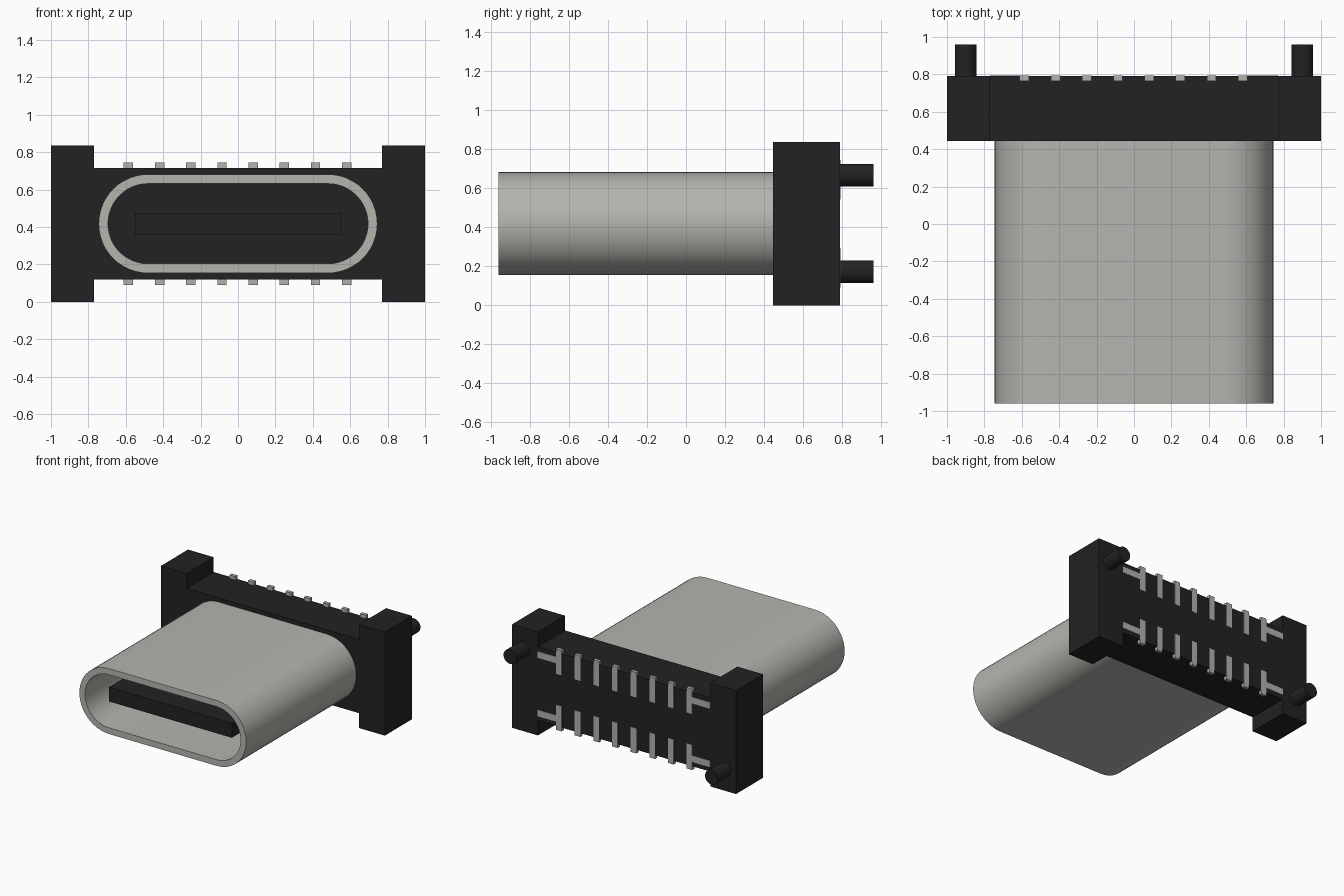
import bpy, bmesh, math

cube = bpy.data.objects.get("Cube")
if cube:
    bpy.data.objects.remove(cube, do_unlink=True)


def material(name, rgb):
    mat = bpy.data.materials.new(name)
    mat.use_nodes = True
    mat.diffuse_color = (*rgb, 1)
    mat.node_tree.nodes["Principled BSDF"].inputs["Base Color"].default_value = (*rgb, 1)
    return mat


BLACK = material("black plastic", (0.016, 0.016, 0.016))
METAL = material("shell metal", (0.46, 0.46, 0.43))
CONTACT = material("contact metal", (0.44, 0.44, 0.42))

MID_Z = 0.418          # height of the mating axis
FACE, BACK = 0.445, 0.79   # front and back of the housing


def finish(name, bm, mat, smooth=False):
    bmesh.ops.recalc_face_normals(bm, faces=bm.faces)
    mesh = bpy.data.meshes.new(name)
    bm.to_mesh(mesh)
    bm.free()
    mesh.materials.append(mat)
    obj = bpy.data.objects.new(name, mesh)
    bpy.context.collection.objects.link(obj)
    if smooth:
        bpy.ops.object.select_all(action="DESELECT")
        obj.select_set(True)
        bpy.context.view_layer.objects.active = obj
        bpy.ops.object.shade_smooth_by_angle(angle=math.radians(35))
    return obj


def add_box(bm, x0, x1, y0, y1, z0, z1):
    made = bmesh.ops.create_cube(bm, size=1)["verts"]
    for v in made:
        v.co = (x1 if v.co.x > 0 else x0, y1 if v.co.y > 0 else y0, z1 if v.co.z > 0 else z0)


def extrude_profile(bm, outline, y0, y1):
    face = bm.faces.new([bm.verts.new((x, y0, z)) for x, z in outline])
    new = bmesh.ops.extrude_face_region(bm, geom=[face])["geom"]
    verts = [g for g in new if isinstance(g, bmesh.types.BMVert)]
    bmesh.ops.translate(bm, verts=verts, vec=(0, y1 - y0, 0))


def stadium(half_width, radius, steps=24):
    points = []
    for side, start in ((1, -90), (-1, 90)):
        for i in range(steps + 1):
            a = math.radians(start + 180 * i / steps)
            points.append((side * (half_width - radius) + radius * math.cos(a),
                           MID_Z + radius * math.sin(a)))
    return points


# Housing: H-shaped block with a tall foot at each end
quarter = [(1, 0.418), (0.77, 0.418), (0.77, 0.298)]
outline = []
for sx, sz, order in ((1, 1, 1), (-1, 1, -1), (-1, -1, 1), (1, -1, -1)):
    outline += [(sx * x, MID_Z + sz * z) for x, z in quarter[::order]]
bm = bmesh.new()
extrude_profile(bm, outline, FACE, BACK)
finish("housing", bm, BLACK)

# Hollow metal shell
bm = bmesh.new()
rings = []
for half, radius in ((0.745, 0.264), (0.695, 0.214)):
    for y in (-0.96, FACE + 0.01):
        rings.append([bm.verts.new((x, y, z)) for x, z in stadium(half, radius)])
outer_front, outer_back, inner_front, inner_back = rings
loop = [outer_front, outer_back, inner_back, inner_front]
for a, b in zip(loop, loop[1:] + loop[:1]):
    for i in range(len(a)):
        j = (i + 1) % len(a)
        bm.faces.new((a[i], a[j], b[j], b[i]))
finish("shell", bm, METAL, smooth=True)

# Tongue inside the shell
bm = bmesh.new()
add_box(bm, -0.55, 0.547, -0.86, FACE + 0.01, 0.36, 0.476)
finish("tongue", bm, BLACK)

# Contacts: upper and lower rows, each with a tab over the edge and a back strip
for row, s in (("upper", 1), ("lower", -1)):
    bm = bmesh.new()

    def mirrored_box(x0, x1, y0, y1, low, high):
        z0, z1 = sorted((MID_Z + s * low, MID_Z + s * high))
        add_box(bm, x0, x1, y0, y1, z0, z1)

    for i in range(8):
        x = -0.586 + i * 0.1667
        mirrored_box(x - 0.025, x + 0.025, BACK - 0.025, BACK + 0.003, 0.29, 0.327)
        mirrored_box(x - 0.025, x + 0.025, BACK - 0.004, BACK + 0.003, 0.125, 0.3)
    # Sideways branch on the outermost contacts
    mirrored_box(-0.77, -0.6, BACK - 0.004, BACK + 0.003, 0.21, 0.262)
    mirrored_box(0.6, 0.77, BACK - 0.004, BACK + 0.003, 0.21, 0.262)
    finish(row + "_contacts", bm, CONTACT)

# Locating pegs, diagonally opposed on the back
for name, x, z in (("left_peg", 0.9, 0.666), ("right_peg", -0.9, 0.172)):
    bm = bmesh.new()
    ring = [(x + 0.058 * math.cos(math.tau * i / 32), z + 0.058 * math.sin(math.tau * i / 32))
            for i in range(32)]
    extrude_profile(bm, ring, BACK - 0.01, 0.96)
    finish(name, bm, BLACK, smooth=True)
